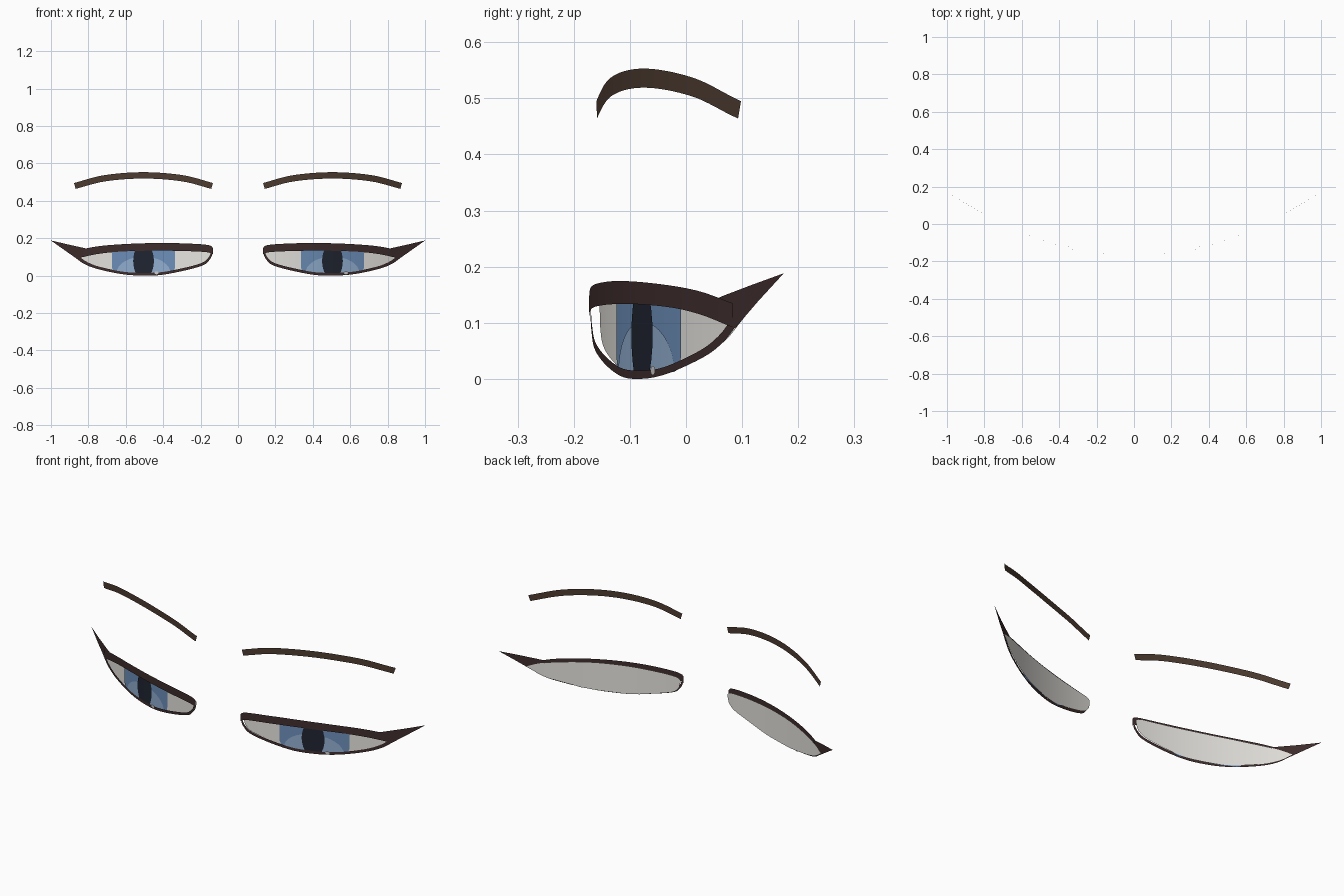
import bpy, math
from mathutils import Vector

if "Cube" in bpy.data.objects:
    bpy.data.objects.remove(bpy.data.objects["Cube"])


def material(name, r, g, b):
    m = bpy.data.materials.new(name)
    m.diffuse_color = (r, g, b, 1)
    m.use_nodes = True
    m.node_tree.nodes["Principled BSDF"].inputs["Base Color"].default_value = m.diffuse_color
    return m


LASH = material("lash", .05, .026, .026)
BROW = material("brow", .075, .045, .03)
WHITE = material("white", .80, .78, .74)
BLUE = material("blue", .15, .27, .48)
LIGHT = material("light_blue", .28, .42, .62)
DARK = material("dark", .014, .018, .03)
GLINT = material("glint", .6, .6, .62)


def face_depth(x):
    # curve of the face seen from above
    x = abs(x)
    return -.155 + .222 * (x - .14) + .322 * (x - .14) * (x - .5)


def smooth_curve(pts, steps=8):
    # Catmull-Rom through the points
    p = [Vector(q) for q in pts]
    p = [2 * p[0] - p[1]] + p + [2 * p[-1] - p[-2]]
    out = []
    for i in range(1, len(p) - 2):
        a, b, c, d = p[i - 1:i + 3]
        for s in range(steps):
            t = s / steps
            out.append(.5 * (2 * b + (c - a) * t + (2 * a - 5 * b + 4 * c - d) * t * t
                             + (3 * b - a - 3 * c + d) * t ** 3))
    return out + [p[-2]]


def sheet(name, low, high, inner, outer, mat, rows=3, mirror=True, curved=True):
    # curved sheet between two (x, z) edges, offset in y from inner to outer end
    if curved:
        low, high = smooth_curve(low), smooth_curve(high)
    low, high = [Vector(p) for p in low], [Vector(p) for p in high]
    n, verts, faces = len(low), [], []
    for r in range(rows + 1):
        for a, b in zip(low, high):
            x, z = a.lerp(b, r / rows)
            k = (abs(x) - .135) / .745
            verts.append((x, face_depth(x) + inner + (outer - inner) * k, z))
    for r in range(rows):
        for i in range(n - 1):
            j = r * n + i
            faces.append((j, j + 1, j + n + 1, j + n))
    me = bpy.data.meshes.new(name)
    me.from_pydata(verts, [], faces)
    me.validate()
    me.materials.append(mat)
    for f in me.polygons:
        f.use_smooth = True
    ob = bpy.data.objects.new(name, me)
    bpy.context.collection.objects.link(ob)
    if mirror:
        ob.modifiers.new("Mirror", 'MIRROR').use_mirror_merge = False
    return ob


# eyebrows
sheet("eyebrow", [(.143, .464), (.3, .504), (.505, .519), (.71, .504), (.868, .464)],
      [(.134, .495), (.295, .537), (.505, .553), (.715, .537), (.877, .495)],
      -.004, 0, BROW)

# eye whites
sheet("eye_white",
      [(.142, .12), (.155, .085), (.205, .054), (.38, .013), (.5, .006),
       (.62, .013), (.75, .041), (.825, .07), (.88, .108)],
      [(.142, .135), (.155, .145), (.205, .152), (.38, .158), (.5, .158),
       (.62, .154), (.75, .142), (.825, .13), (.88, .112)],
      .001, .003, WHITE, rows=6)

# upper and lower lids
sheet("upper_lid",
      [(.135, .112), (.148, .121), (.2, .128), (.35, .133), (.5, .133),
       (.65, .127), (.76, .114), (.86, .092)],
      [(.135, .148), (.148, .160), (.2, .168), (.35, .174), (.5, .173),
       (.65, .166), (.76, .155), (.86, .135)],
      -.017, -.005, LASH)
sheet("lower_lid",
      [(.135, .125), (.15, .087), (.2, .05), (.38, .008), (.5, 0),
       (.62, .008), (.75, .035), (.825, .064), (.88, .105)],
      [(.143, .125), (.162, .092), (.212, .061), (.385, .022), (.5, .015),
       (.615, .021), (.742, .048), (.812, .076), (.86, .112)],
      -.015, -.003, LASH)

# lash wings at the outer corners
sheet("lash_wing", [(.80, .14), (.862, .09), (.93, .138), (1.0, .1875)],
      [(.80, .142), (.825, .148), (.91, .167), (1.0, .188)],
      -.01, -.002, LASH, curved=False)

# irises, lower glow and pupils
sheet("iris", [(.337, .04), (.36, .014), (.505, .008), (.65, .014), (.673, .04)],
      [(.337, .145), (.36, .147), (.505, .147), (.65, .147), (.673, .145)],
      -.003, -.001, BLUE, rows=4)
arc = [math.pi * (1 - i / 16) for i in range(17)]
sheet("iris_glow", [(.505 + .145 * math.cos(a), .012) for a in arc],
      [(.505 + .145 * math.cos(a), .012 + .09 * math.sin(a)) for a in arc],
      -.005, -.003, LIGHT, curved=False)
sheet("pupil", [(.468, .01), (.505, .01), (.542, .01)],
      [(.468, .145), (.505, .145), (.542, .145)], -.007, -.005, DARK, rows=6)
for v in bpy.data.objects["pupil"].data.vertices:
    bulge = 1.5 - 28 * (v.co.z - .078) ** 2 / .32
    v.co.x = .505 + (v.co.x - .505) * bulge
    v.co.y = face_depth(v.co.x) - .006

# small glints, same side on both eyes
for side, cx in (("right", .577), ("left", -.436)):
    sheet("glint_" + side, [(cx + .011 * math.cos(a), .015 - .008 * math.sin(a)) for a in arc],
          [(cx + .011 * math.cos(a), .015 + .008 * math.sin(a)) for a in arc],
          -.012, -.012, GLINT, rows=2, mirror=False, curved=False)
